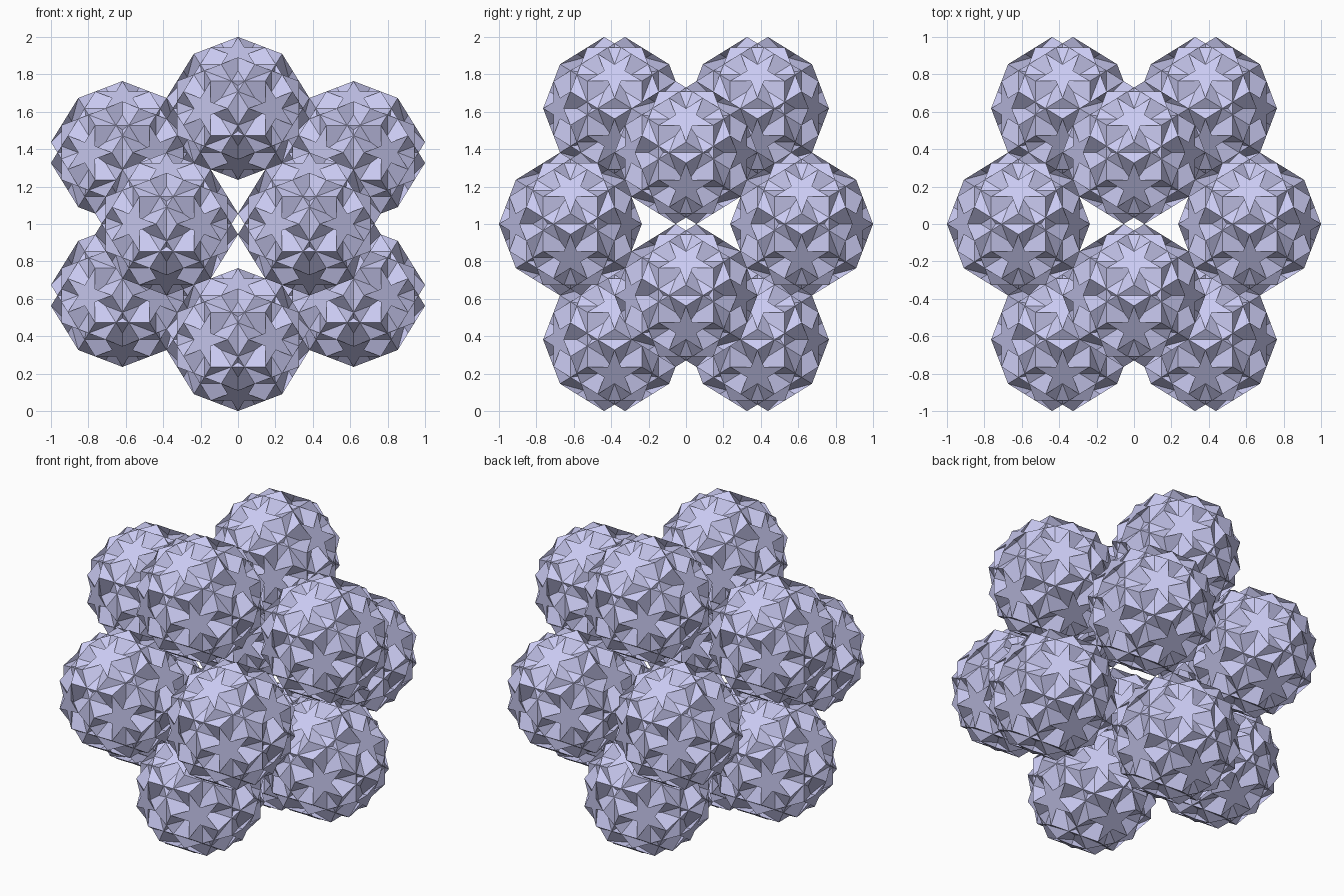
import bpy, bmesh, math
from mathutils import Vector
from itertools import product

if "Cube" in bpy.data.objects:
    bpy.data.objects.remove(bpy.data.objects["Cube"])

P = (1 + math.sqrt(5)) / 2


def orbit(a, b, c):
    """All sign changes and cyclic shifts of a point."""
    pts = set()
    for s in product((1, -1), repeat=3):
        p = [round(v * k, 6) + 0.0 for v, k in zip((a, b, c), s)]
        for i in range(3):
            pts.add(tuple(p[i:] + p[:i]))
    return [Vector(p) for p in sorted(pts)]


# corner points and symmetry axes of one star ball
corners = orbit(P**2, 0, P**-2) + orbit(1, 1, math.sqrt(5)) + orbit(2, P, 1 / P)
axes5 = orbit(P, 0, 1)
axes3 = orbit(1, 1, 1) + orbit(P, 1 / P, 0)


def ring(axis, dist):
    """Corners lying in the plane at dist along axis, sorted around it."""
    n = axis.normalized()
    u = n.orthogonal().normalized()
    w = n.cross(u)
    pts = [c for c in corners if abs(c.dot(n) - dist) < 0.005]
    return sorted(pts, key=lambda c: math.atan2(c.dot(w), c.dot(u)))


def star(pts):
    """Turn a pentagon ring into a filled five-pointed star outline."""
    mid = sum(pts, Vector()) / len(pts)
    out = []
    for i, p in enumerate(pts):
        d = (p + pts[(i + 1) % len(pts)]) / 2 - mid
        out += [p, mid + d.normalized() * (p - mid).length * P**-2]
    return out


d_star = math.sqrt(7 - 1 / math.sin(math.radians(72))**2)
d_pent = math.sqrt(7 - 1 / math.sin(math.radians(36))**2)
faces = [star(ring(a, d_star)) for a in axes5]
faces += [ring(a, d_pent) for a in axes5]
faces += [ring(a, math.sqrt(3)) for a in axes3]

# star ball mesh: stars, pentagons and hexagons passing through each other
bm = bmesh.new()
for f in faces:
    bm.faces.new([bm.verts.new(p * P**-4) for p in f])
mesh = bpy.data.meshes.new("star_ball")
bm.to_mesh(mesh)
bm.free()

mat = bpy.data.materials.new("lavender")
mat.diffuse_color = (0.6, 0.6, 0.9, 1)
mat.use_nodes = True
mat.node_tree.nodes["Principled BSDF"].inputs["Base Color"].default_value = mat.diffuse_color
mesh.materials.append(mat)

# twelve balls on the corners of an icosahedron
for i, c in enumerate(axes5):
    ball = bpy.data.objects.new(f"star_ball_{i + 1}", mesh)
    ball.location = c * P**-2 + Vector((0, 0, 1))
    bpy.context.collection.objects.link(ball)
